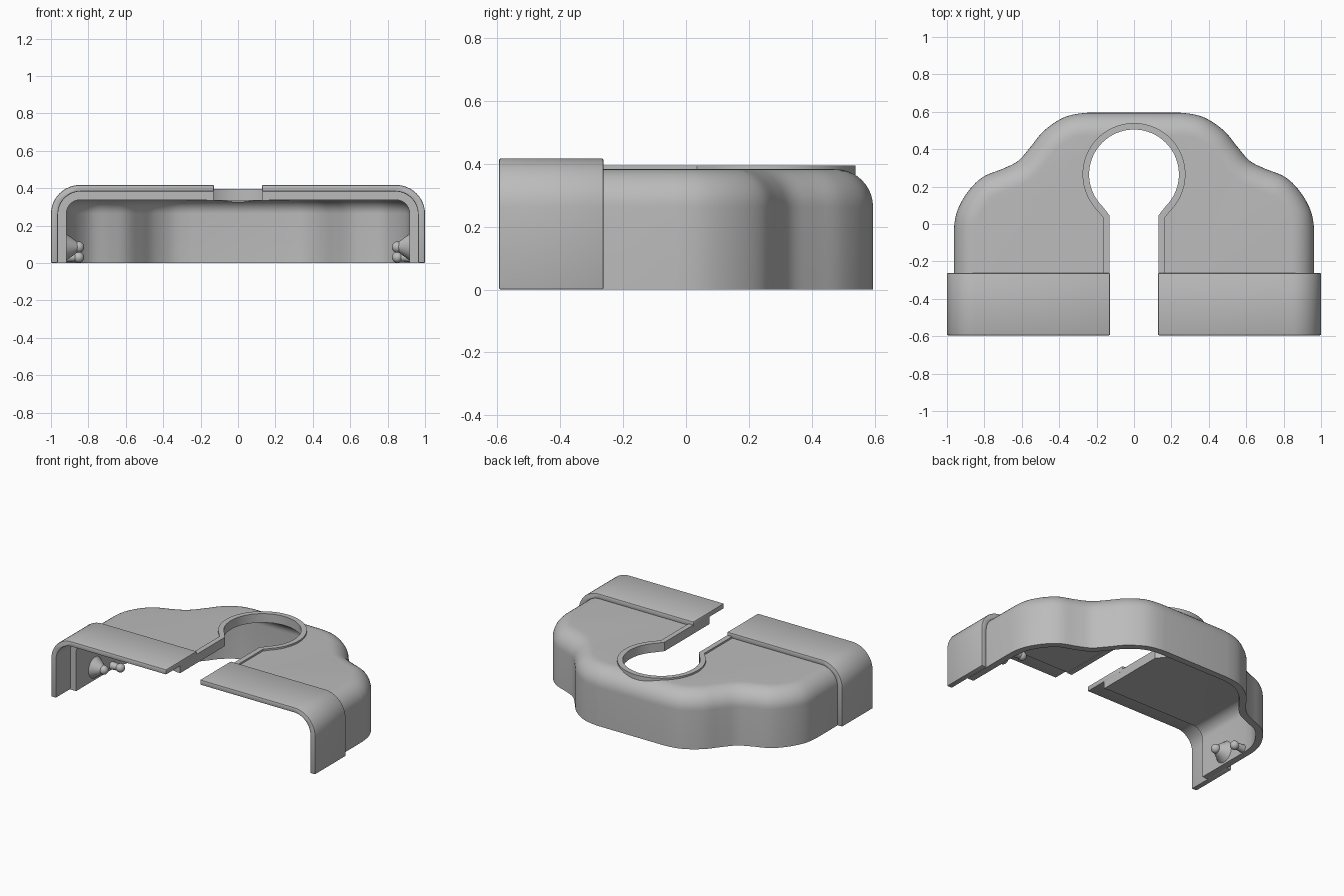
import bpy, bmesh, math
from mathutils import Vector, Matrix

cube = bpy.data.objects.get("Cube")
if cube:
    bpy.data.objects.remove(cube, do_unlink=True)

grey = bpy.data.materials.new("plain_grey")
grey.use_nodes = True
grey.diffuse_color = (0.5, 0.5, 0.5, 1)
grey.node_tree.nodes["Principled BSDF"].inputs["Base Color"].default_value = grey.diffuse_color


def make(name, bm):
    bmesh.ops.recalc_face_normals(bm, faces=bm.faces)
    mesh = bpy.data.meshes.new(name)
    bm.to_mesh(mesh)
    bm.free()
    mesh.materials.append(grey)
    ob = bpy.data.objects.new(name, mesh)
    bpy.context.collection.objects.link(ob)
    return ob


def activate(ob):
    bpy.ops.object.select_all(action='DESELECT')
    ob.select_set(True)
    bpy.context.view_layer.objects.active = ob


def apply(ob, kind, **settings):
    activate(ob)
    mod = ob.modifiers.new(kind, kind)
    for key, value in settings.items():
        setattr(mod, key, value)
    bpy.ops.object.modifier_apply(modifier=mod.name)


def cut(ob, cutter):
    apply(ob, 'BOOLEAN', operation='DIFFERENCE', solver='EXACT', object=cutter)
    bpy.data.objects.remove(cutter, do_unlink=True)


def smooth(ob, angle=32):
    activate(ob)
    bpy.ops.object.shade_smooth_by_angle(angle=math.radians(angle))


def prism(name, points, offset):
    """Extrude a closed polygon of 3D points by an offset."""
    bm = bmesh.new()
    face = bm.faces.new([bm.verts.new(p) for p in points])
    new = bmesh.ops.extrude_face_region(bm, geom=[face])["geom"]
    bmesh.ops.translate(bm, vec=offset,
                        verts=[v for v in new if isinstance(v, bmesh.types.BMVert)])
    return make(name, bm)


def arc(cx, cy, r, start, end, n):
    angles = [math.radians(start + (end - start) * i / n) for i in range(n + 1)]
    return [(cx + r * math.cos(a), cy + r * math.sin(a)) for a in angles]


# Plan outline: right half as a smooth curve, mirrored to the left
LOBES = [(.963, -.03), (.945, .07), (.89, .17), (.81, .25), (.70, .296),
         (.62, .337), (.555, .41), (.48, .50), (.37, .572), (.25, .595)]


def outline(front):
    ctrl = [Vector(p) for p in [(.963, -.13)] + LOBES + [(.15, .595)]]
    half = [Vector((.963, front)), Vector((.963, -.2))]
    for a, b, c, d in zip(ctrl, ctrl[1:], ctrl[2:], ctrl[3:]):
        for i in range(5):
            t = i / 5
            half.append(.5 * (2 * b + (c - a) * t + (2*a - 5*b + 4*c - d) * t**2
                              + (3*b - a - 3*c + d) * t**3))
    half.append(Vector(LOBES[-1]))
    return half + [Vector((-p.x, p.y)) for p in reversed(half)]


def dome(name, front, bottom, top, inset, radius):
    """Solid over the plan outline with a rounded upper edge."""
    path = outline(front)
    normals = []
    for i in range(len(path)):
        t = path[min(i + 1, len(path) - 1)] - path[max(i - 1, 0)]
        normals.append(Vector((-t.y, t.x)).normalized())
    section = [(inset, bottom)] + [(inset + radius - x, top - radius + z)
                                   for x, z in arc(0, 0, radius, 0, 90, 10)]
    bm = bmesh.new()
    rings = [[bm.verts.new((*(p + n * d), z)) for p, n in zip(path, normals)]
             for d, z in section]
    for low, high in zip(rings, rings[1:]):
        for i in range(len(path)):
            j = (i + 1) % len(path)
            bm.faces.new((low[i], low[j], high[j], high[i]))
    bm.faces.new(rings[0])
    bm.faces.new(rings[-1])
    return make(name, bm)


def keyhole(inset, front):
    """Right-hand edge of the keyhole, from the slot to the far side."""
    return [(.13 + inset, front), (.13 + inset, .045 - inset * .3)] + \
        arc(0, .265, .24 + inset, -45, 90, 30)


def mirrored(edge):
    return edge + [(-x, y) for x, y in reversed(edge[:-1])]


# Hollow cover body, open at the front and underneath
FRONT = -.44
body = dome("cover_shell", FRONT, 0, .383, 0, .12)
cut(body, dome("cavity", -.7, -.1, .338, .045, .075))
slot = [(x, y, .2) for x, y in mirrored(keyhole(.01, -.7))]
cut(body, prism("slot_cutter", slot, (0, 0, .4)))
smooth(body)

# Raised rim lining the keyhole
loop = mirrored(keyhole(0, FRONT)) + mirrored(keyhole(.035, FRONT))[::-1]
rim = prism("keyhole_rim", [(x, y, .334) for x, y in loop], (0, 0, .061))
smooth(rim)

# Front sleeve halves: wider arch with a projecting lip
profile = [(.128, .417)] + arc(.845, .262, .155, 90, 0, 12) + [(1, 0), (.962, 0)] + \
    arc(.842, .262, .12, 0, 90, 12) + [(.128, .382)]
for side, sign in (("left", 1), ("right", -1)):
    sleeve = prism(side + "_sleeve", [(sign * x, -.595, z) for x, z in profile], (0, .333, 0))
    apply(sleeve, 'BEVEL', width=.006, segments=2, limit_method='ANGLE',
          angle_limit=math.radians(40))
    smooth(sleeve)

    # Inner snap pegs: a cone and a short post, each with a ball end
    for label, y, z, ball, base, tip in (("front", -.235, .085, .03, .08, .022),
                                         ("rear", -.055, .03, .029, .027, .02)):
        bm = bmesh.new()
        turn = Matrix.Rotation(-sign * math.pi / 2, 4, 'Y')
        bmesh.ops.create_cone(bm, cap_ends=True, segments=24, radius1=base, radius2=tip,
                              depth=.08, matrix=Matrix.Translation((sign * .89, y, z)) @ turn)
        bmesh.ops.create_uvsphere(bm, u_segments=20, v_segments=12, radius=ball,
                                  matrix=Matrix.Translation((sign * .852, y, z)))
        smooth(make(f"{side}_{label}_peg", bm))
